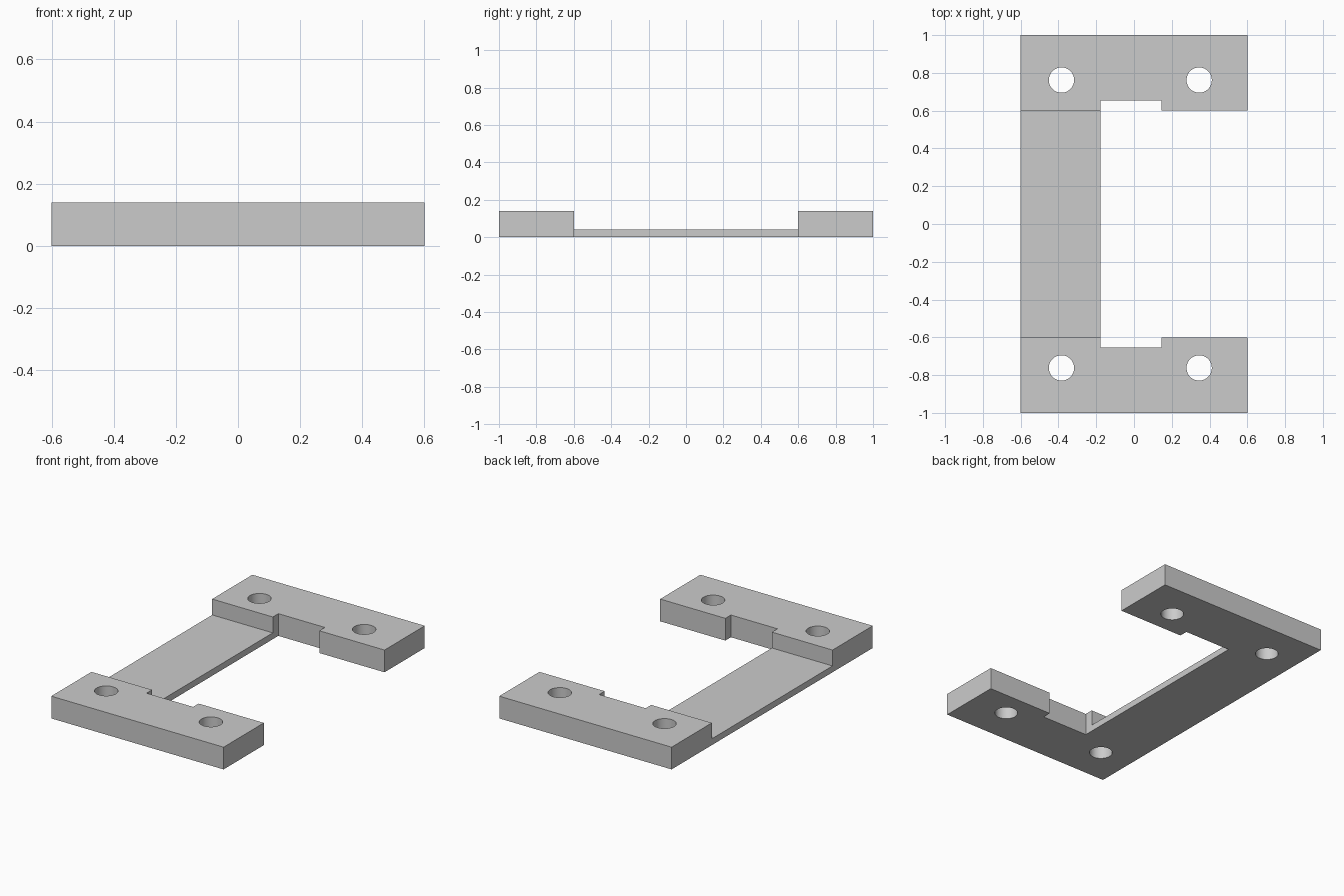
import bpy
import bmesh
import math

cube = bpy.data.objects.get("Cube")
if cube:
    bpy.data.objects.remove(cube, do_unlink=True)

# Main dimensions
HALF_X, HALF_Y = 0.6, 1.0
HEIGHT, WEB_HEIGHT = 0.14, 0.04
ARM_Y, NOTCH_Y = 0.6, 0.655
NOTCH_LEFT, NOTCH_RIGHT = 0.146, -0.178
HOLE_X, HOLE_Y, HOLE_R = (-0.384, 0.345), 0.762, 0.067

grey = bpy.data.materials.new("light grey")
grey.use_nodes = True
colour = (0.6, 0.6, 0.6, 1)
grey.diffuse_color = colour
grey.node_tree.nodes["Principled BSDF"].inputs["Base Color"].default_value = colour


def prism(name, outline, z0, z1):
    """Extrude a flat outline from z0 to z1."""
    bm = bmesh.new()
    face = bm.faces.new([bm.verts.new((x, y, z0)) for x, y in outline])
    out = bmesh.ops.extrude_face_region(bm, geom=[face])
    top = [v for v in out["geom"] if isinstance(v, bmesh.types.BMVert)]
    bmesh.ops.translate(bm, verts=top, vec=(0, 0, z1 - z0))
    bmesh.ops.recalc_face_normals(bm, faces=bm.faces)
    mesh = bpy.data.meshes.new(name)
    bm.to_mesh(mesh)
    bm.free()
    mesh.materials.append(grey)
    obj = bpy.data.objects.new(name, mesh)
    bpy.context.collection.objects.link(obj)
    return obj


# C-shaped bracket with a shallow notch in each arm
half = [(HALF_X, HALF_Y), (HALF_X, ARM_Y), (NOTCH_LEFT, ARM_Y),
        (NOTCH_LEFT, NOTCH_Y), (NOTCH_RIGHT, NOTCH_Y)]
outline = [(-HALF_X, HALF_Y)] + half
outline += [(x, -y) for x, y in reversed(half)] + [(-HALF_X, -HALF_Y)]
bracket = prism("bracket", outline, 0, HEIGHT)

# Cutter that lowers the connecting web
cutters = [prism("web_cutter", [(-HALF_X - 0.1, -ARM_Y), (0, -ARM_Y),
                                (0, ARM_Y), (-HALF_X - 0.1, ARM_Y)],
                 WEB_HEIGHT, HEIGHT + 0.1)]

# Cutters for the four screw holes
SIDES = 48
for x in HOLE_X:
    for y in (-HOLE_Y, HOLE_Y):
        ring = [(x + HOLE_R * math.cos(i * math.tau / SIDES),
                 y + HOLE_R * math.sin(i * math.tau / SIDES)) for i in range(SIDES)]
        cutters.append(prism("hole_cutter", ring, -0.1, HEIGHT + 0.1))

# Apply the cuts and remove the cutters
bpy.context.view_layer.objects.active = bracket
bracket.select_set(True)
for cutter in cutters:
    cutter.hide_render = True
    mod = bracket.modifiers.new("cut", "BOOLEAN")
    mod.operation = "DIFFERENCE"
    mod.solver = "EXACT"
    mod.object = cutter
    bpy.ops.object.modifier_apply(modifier=mod.name)
    bpy.data.objects.remove(cutter, do_unlink=True)

bpy.ops.object.shade_smooth_by_angle(angle=math.radians(30))
